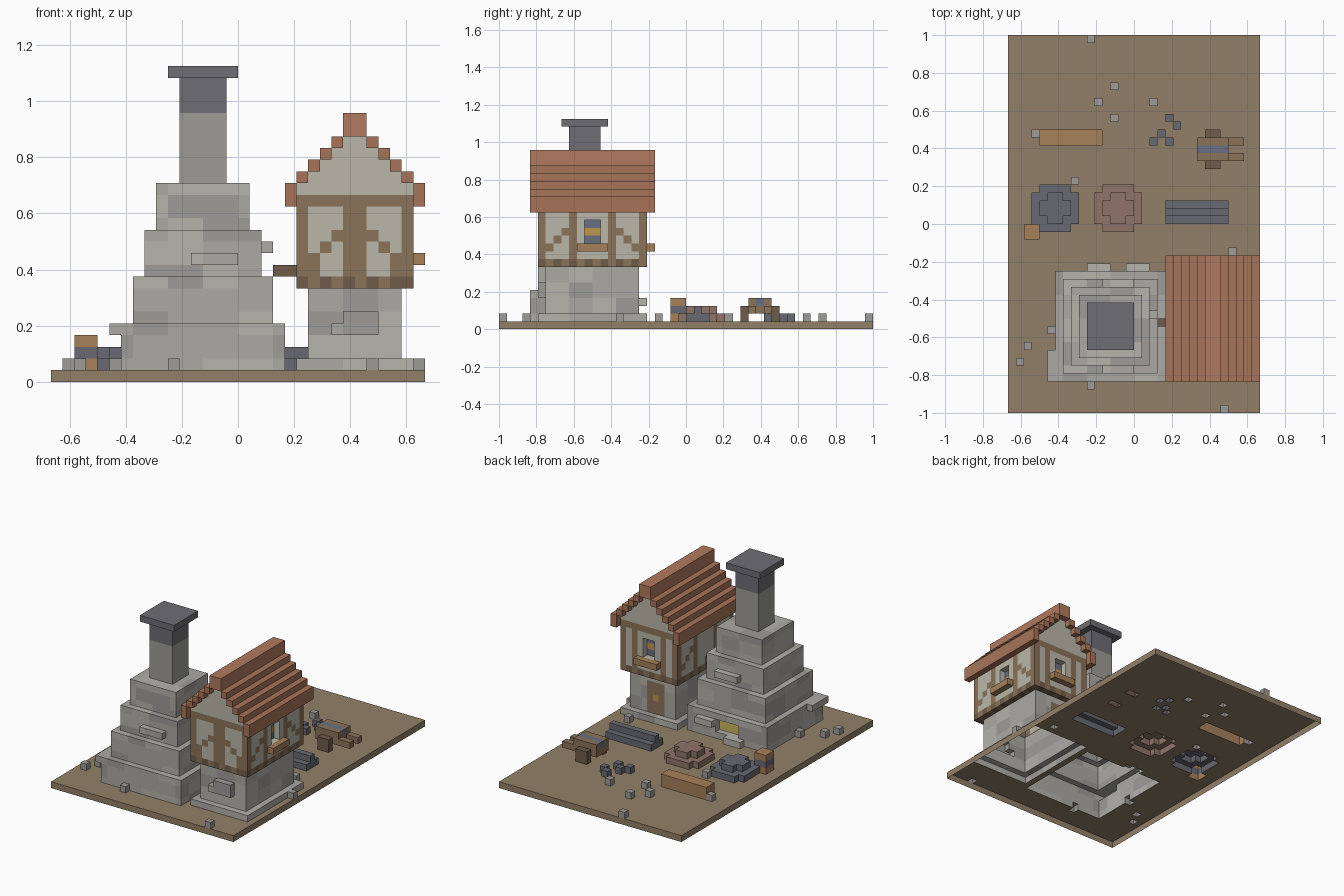
import bpy, bmesh, random

if "Cube" in bpy.data.objects:
    bpy.data.objects.remove(bpy.data.objects["Cube"])

V = 1 / 24                      # one block; all positions below are in blocks
random.seed(4)
cells, shade_blocks, mats = {}, {}, {}

COLOURS = {
    "stone": (172, 170, 163), "stone_dark": (158, 156, 152), "stone_light": (181, 179, 171),
    "flue": (157, 156, 149), "soot": (110, 109, 115), "earth": (146, 128, 104),
    "timber": (139, 115, 90), "timber_dark": (112, 92, 74), "plaster": (186, 183, 169),
    "tile": (168, 116, 88), "ridge": (176, 122, 94), "glass": (104, 112, 130),
    "glow": (205, 185, 95), "wood": (166, 128, 90), "iron": (104, 105, 114),
    "ore": (143, 116, 104), "lamp": (190, 150, 80),
}


def material(name):
    if name not in mats:
        m = bpy.data.materials.new(name)
        m.diffuse_color = [((c / 255 + 0.055) / 1.055) ** 2.4 for c in COLOURS[name]] + [1]
        m.use_nodes = True
        m.node_tree.nodes["Principled BSDF"].inputs["Base Color"].default_value = m.diffuse_color
        mats[name] = m
    return mats[name]


def mottled(x, y, z):
    """Patchy stone: one random shade per small block of cells."""
    key = (x // 3, y // 3, z // 2)
    if key not in shade_blocks:
        shade_blocks[key] = random.choice(["stone", "stone", "stone_dark", "stone_light"])
    return shade_blocks[key]


def box(part, colour, x0, x1, y0, y1, z0, z1):
    for x in range(x0, x1):
        for y in range(y0, y1):
            for z in range(z0, z1):
                cells[x, y, z] = (part, mottled(x, y, z) if colour == "stone" else colour)


def carve(x0, x1, y0, y1, z0, z1):
    for x in range(x0, x1):
        for y in range(y0, y1):
            for z in range(z0, z1):
                cells.pop((x, y, z), None)


# Ground slab
box("ground", "earth", -16, 16, -24, 24, 0, 1)

# Stepped furnace with flue
for n in range(4):
    box("furnace", "stone", -10 + n, 4 - n, -20 + n, -6 - n, 1 + 4 * n, 5 + 4 * n)
box("furnace_flue", "flue", -5, -1, -15, -11, 17, 23)
box("furnace_flue", "soot", -5, -1, -15, -11, 23, 26)
box("flue_cap", "soot", -6, 0, -16, -10, 26, 27)
# Furnace mouth and ledges
carve(-5, -1, -7, -6, 2, 4)
box("furnace_fire", "glow", -5, -1, -8, -7, 2, 4)
for b in [(-6, -3, -6, -5, 1, 2), (-1, 2, -6, -5, 3, 4), (-4, 0, -19, -18, 10, 11),
          (-4, 0, -8, -7, 10, 11), (2, 3, -12, -11, 11, 12), (-11, -10, -20, -16, 4, 5)]:
    box("furnace_ledges", "stone", *b)

# House: plinth, stone ground floor, door, front ledge
box("house_plinth", "stone", 5, 15, -19, -5, 1, 2)
box("house_ground_floor", "stone", 6, 14, -18, -6, 2, 8)
box("house_door", "timber", 8, 11, -7, -6, 2, 7)
box("house_door", "lamp", 9, 10, -7, -6, 4, 5)
box("house_front_ledge", "stone", 8, 12, -19, -18, 4, 5)
box("house_front_ledge", "stone", 9, 12, -19, -18, 5, 6)

# Half-timbered upper floor: plaster core with posts, beams and braces
box("house_upper_floor", "plaster", 5, 15, -19, -5, 8, 17)
for z in (8, 15):
    box("house_beams", "timber", 5, 15, -19, -5, z, z + 1)
for x in range(5, 15, 2):
    for y in (-19, -6):
        box("house_beams", "timber_dark", x, x + 1, y, y + 1, 8, 9)
for y in range(-19, -5, 2):
    for x in (5, 14):
        box("house_beams", "timber_dark", x, x + 1, y, y + 1, 8, 9)
for x in (5, 14):
    for y in (-19, -15, -10, -6):
        box("house_posts", "timber", x, x + 1, y, y + 1, 9, 15)
    for s, z in ((0, 10), (1, 11), (2, 12)):
        for y in (-18 + s, -7 - s):
            box("house_braces", "timber", x, x + 1, y, y + 1, z, z + 1)
box("house_posts", "timber", 9, 11, -19, -18, 9, 15)
for x in (7, 12):
    box("house_posts", "timber", x, x + 1, -6, -5, 9, 15)
for x, z in ((6, 9), (6, 10), (7, 11), (8, 12), (11, 12), (12, 11), (13, 10), (13, 9)):
    box("house_braces", "timber", x, x + 1, -19, -18, z, z + 1)

# Recessed windows with sills, on the right and back walls
carve(14, 15, -13, -11, 11, 14)
carve(9, 11, -6, -5, 11, 14)
box("side_window", "glass", 13, 14, -13, -11, 11, 14)
box("back_window", "glass", 9, 11, -7, -6, 11, 14)
box("side_window", "lamp", 13, 14, -13, -11, 12, 13)
box("back_window", "lamp", 9, 11, -7, -6, 12, 13)
box("side_window_sill", "wood", 15, 16, -14, -10, 10, 11)
box("back_window_sill", "wood", 8, 12, -5, -4, 10, 11)
box("hoist_beam", "timber_dark", 3, 5, -13, -12, 9, 10)

# Gable infill and stepped tile roof
for n in range(4):
    box("house_gable", "plaster", 5 + n, 15 - n, -19, -5, 16, 17 + n)
box("house_gable", "plaster", 9, 11, -19, -5, 20, 21)
for side in (0, 1):
    for n in range(5):
        x = 15 - n if side else 4 + n
        box("roof_tiles", "tile", x, x + 1, -20, -4, 15 if n == 0 else 16 + n, 17 + n)
box("roof_ridge", "ridge", 9, 11, -20, -4, 21, 23)


# Round ore heaps
def heap(part, colour, x, y):
    for inset, z in ((0, 1), (1, 2)):
        a, b = inset, 6 - inset
        box(part, colour, x + a, x + b, y + a + 1, y + b - 1, z, z + 1)
        box(part, colour, x + a + 1, x + b - 1, y + a, y + b, z, z + 1)


heap("coal_heap", "iron", -13, -1)
heap("ore_heap", "ore", -5, -1)

# Banded crate, iron bars, timber log
box("crate", "wood", -14, -12, -2, 0, 1, 4)
box("crate", "iron", -14, -12, -2, 0, 2, 3)
box("iron_bars", "iron", 4, 12, 0, 3, 1, 2)
box("iron_bars", "iron", 4, 12, 1, 2, 2, 3)
box("timber_log", "wood", -12, -4, 10, 12, 1, 3)

# Handcart with load, wheels and handles
box("cart_body", "timber", 8, 12, 8, 11, 2, 4)
box("cart_load", "glass", 8, 12, 9, 10, 3, 4)
for y in (7, 11):
    box("cart_wheels", "timber_dark", 9, 11, y, y + 1, 1, 3)
for y in (8, 10):
    box("cart_handles", "timber", 12, 14, y, y + 1, 2, 3)

# Scattered stones and coal lumps
for x, y in [(-6, 23), (-3, 17), (-5, 15), (2, 15), (-3, 13), (-13, 11), (-8, 5), (12, -4),
             (-14, -16), (-15, -18), (11, -24), (-6, -21), (-11, -14), (15, -9)]:
    box("loose_stones", "stone_dark", x, x + 1, y, y + 1, 1, 2)
for x, y in [(5, 12), (4, 13), (3, 11), (2, 10), (4, 10)]:
    box("coal_lumps", "iron", x, x + 1, y, y + 1, 1, 2)


# Turn each part's exposed block sides into a mesh (underside is open)
def build(part, items):
    bm, slots, verts = bmesh.new(), [], {}

    def vert(p):
        if p not in verts:
            verts[p] = bm.verts.new([c * V for c in p])
        return verts[p]

    for cell, colour in items:
        for axis in range(3):
            for s in (0, 1):
                nb = list(cell)
                nb[axis] += 2 * s - 1
                if tuple(nb) in cells or nb[2] < 0:
                    continue
                u, w = (axis + 1) % 3, (axis + 2) % 3
                ring = []
                for du, dw in ((0, 0), (1, 0), (1, 1), (0, 1)):
                    p = list(cell)
                    p[axis] += s
                    p[u] += du
                    p[w] += dw
                    ring.append(vert(tuple(p)))
                face = bm.faces.new(ring if s else ring[::-1])
                if colour not in slots:
                    slots.append(colour)
                face.material_index = slots.index(colour)
    mesh = bpy.data.meshes.new(part)
    for c in slots:
        mesh.materials.append(material(c))
    bm.to_mesh(mesh)
    bm.free()
    bpy.context.collection.objects.link(bpy.data.objects.new(part, mesh))


parts = {}
for cell, (part, colour) in cells.items():
    parts.setdefault(part, []).append((cell, colour))
for part, items in parts.items():
    build(part, items)
